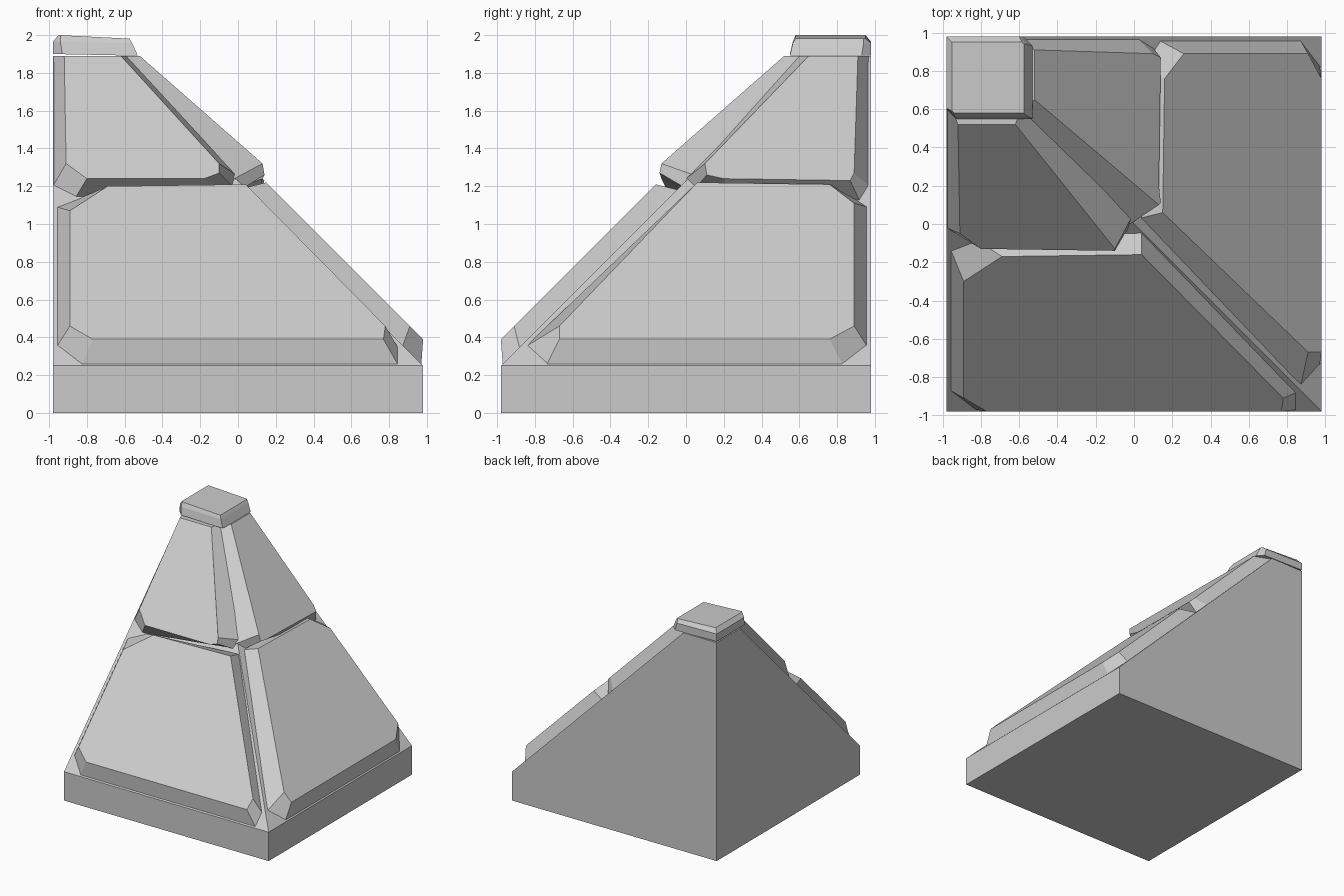
import bpy, bmesh

if "Cube" in bpy.data.objects:
    bpy.data.objects.remove(bpy.data.objects["Cube"])

R = 0.98  # half width of the block


def make(name, verts, faces):
    me = bpy.data.meshes.new(name)
    me.from_pydata(verts, [], faces)
    bm = bmesh.new()
    bm.from_mesh(me)
    bmesh.ops.recalc_face_normals(bm, faces=bm.faces)
    bm.to_mesh(me)
    bm.free()
    ob = bpy.data.objects.new(name, me)
    bpy.context.collection.objects.link(ob)
    return ob


def loft(name, rings):
    """Closed solid through rings that have equal point counts."""
    n = len(rings[0])
    faces = [list(range(n)), list(range(n * (len(rings) - 1), n * len(rings)))]
    for k in range(len(rings) - 1):
        for i in range(n):
            j = (i + 1) % n
            faces.append((k*n + i, k*n + j, k*n + n + j, k*n + n + i))
    make(name, [p for r in rings for p in r], faces)


def square(c, z):
    return [(-R, -c, z), (c, -c, z), (c, R, z), (-R, R, z)]


# core: plinth, then a quarter pyramid leaning into the back left corner
loft("core", [square(R, 0), square(R, 0.25), square(-0.66, 1.89)])


# stone panels: outlines are (across, height[, bulge]) on the 45 degree slope
def panel(name, outer, inner, turned):
    rings = []
    for pts, depth in ((inner, 1.22), (outer, 1.37)):
        ring = [(p[0], p[1] - depth - (p[2] if len(p) > 2 else 0), p[1]) for p in pts]
        if turned:
            ring = [(-y, -x, z) for x, y, z in ring]
        rings.append(ring)
    loft(name, rings)


panel("lower_front_panel",
      [(-.89, .46), (-.77, .39), (.77, .39), (.78, .46), (.04, 1.21), (-.69, 1.20), (-.89, 1.07)],
      [(-.96, .35), (-.83, .25), (.85, .25), (.85, .34), (.04, 1.18), (-.83, 1.14), (-.96, 1.09)],
      False)
panel("lower_right_panel",
      [(-.89, .46), (-.76, .39), (.67, .39), (.67, .46), (-.06, 1.22), (-.76, 1.21), (-.89, 1.11)],
      [(-.96, .35), (-.83, .25), (.74, .25), (.85, .35), (-.03, 1.19), (-.78, 1.21), (-.96, 1.09)],
      True)
panel("upper_front_panel",
      [(-.91, 1.32), (-.80, 1.24), (-.18, 1.24), (-.10, 1.27, .04), (-.10, 1.32, .08), (-.62, 1.89), (-.92, 1.89)],
      [(-.98, 1.20), (-.86, 1.14), (-.09, 1.20), (-.03, 1.20), (-.01, 1.26), (-.57, 1.89), (-.98, 1.89)],
      False)
panel("upper_right_panel",
      [(-.89, 1.27), (-.87, 1.23), (-.20, 1.24), (-.11, 1.26, .03), (-.10, 1.32, .08), (-.65, 1.89), (-.91, 1.89)],
      [(-.97, 1.20), (-.92, 1.12), (-.20, 1.20), (-.05, 1.19), (0, 1.24), (-.55, 1.89), (-.97, 1.89)],
      True)


# cap stone: slightly tilted, sloping on the open sides, chamfered at the back
def cap_ring(x0, x1, y0, y1, z, tilt, cut):
    pts = [(x0 + cut, y0), (x1, y0), (x1, y1 - cut), (x1 - cut, y1), (x0, y1), (x0, y0 + cut)]
    return [(x, y, z - tilt * (x - x0)) for x, y in pts]


loft("cap_stone", [
    cap_ring(-.98, -.53, .55, .98, 1.90, .02, .05),
    cap_ring(-.98, -.56, .565, .98, 1.965, .02, .04),
    cap_ring(-.95, -.575, .58, .95, 2.00, .05, .01),
])
